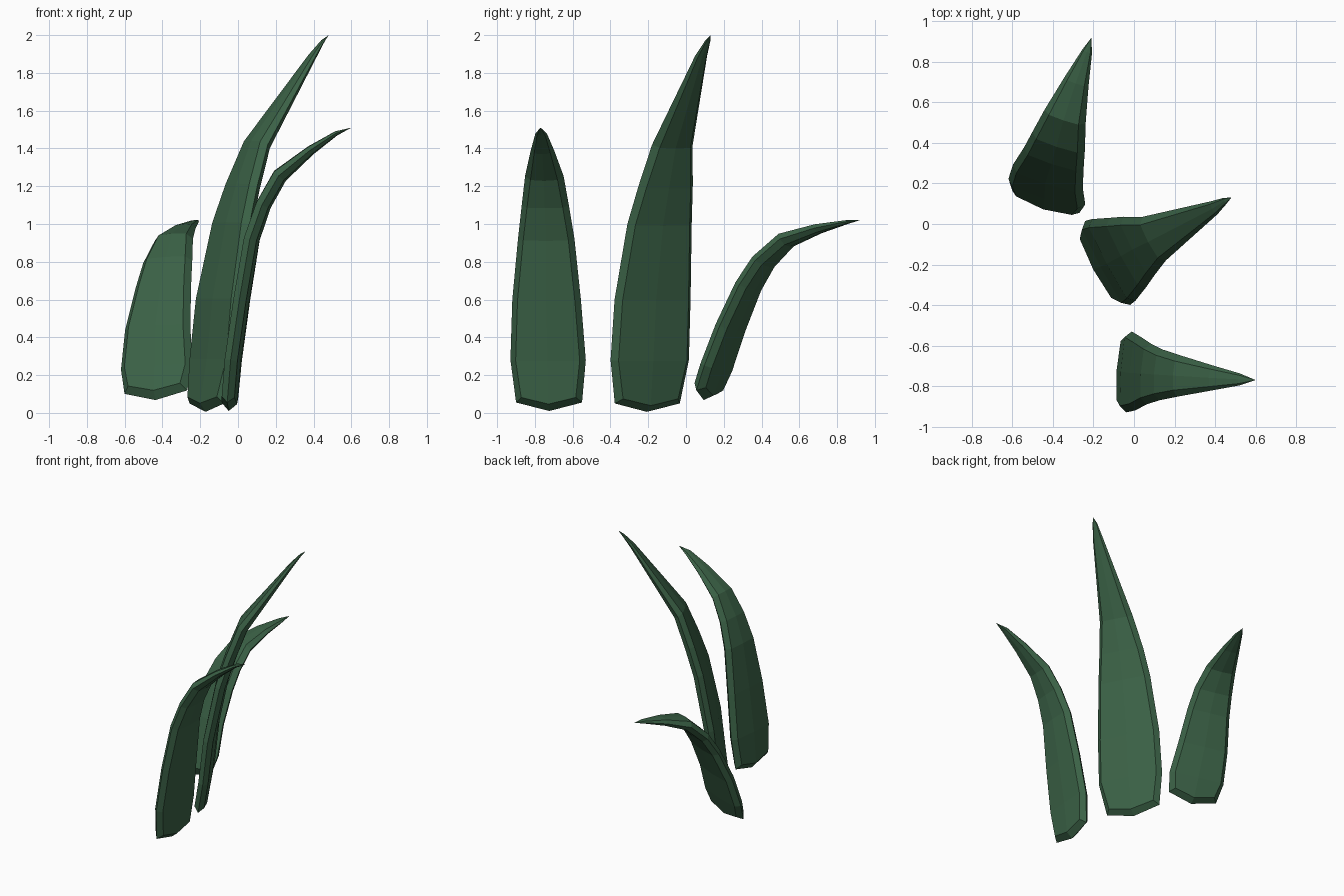
import bpy, bmesh
from mathutils import Vector

if "Cube" in bpy.data.objects:
    bpy.data.objects.remove(bpy.data.objects["Cube"])

green = bpy.data.materials.new("dark leaf green")
green.diffuse_color = (0.043, 0.12, 0.061, 1)
green.use_nodes = True
green.node_tree.nodes["Principled BSDF"].inputs["Base Color"].default_value = green.diffuse_color


def blade(name, across, rows, tip):
    """Curved blade: rows of (x, y, z, half width) from base to tip."""
    bm = bmesh.new()
    across = Vector(across).normalized()
    tip = Vector(tip)
    centres = [Vector(r[:3]) for r in rows] + [tip]
    ridge, sides = [], {1: [], -1: []}
    for i, r in enumerate(rows):
        c, w = centres[i], r[3]
        along = (centres[i + 1] - centres[max(i - 1, 0)]).normalized()
        normal = along.cross(across).normalized()
        thick = 0.034 * min(1, w / 0.1)
        inset = min(0.03, 0.3 * w)
        ridge.append([bm.verts.new(c - across * w), bm.verts.new(c + across * w)])
        if i == 0:
            point = bm.verts.new(c - along * 0.045)
        lift = along * (0.03 if i == 0 else 0)
        for s in sides:
            row = []
            for k in (-1, 0, 1):
                drop = along * (0.035 if i == 0 and k == 0 else 0)
                depth = thick * (1.2 if k == 0 else 1)
                row.append(bm.verts.new(c + lift - drop + across * k * (w - inset)
                                        + normal * s * depth))
            sides[s].append(row)
    end = bm.verts.new(tip)
    for s, grid in sides.items():
        # bevelled edge, two face strips, bevelled edge
        full = [[e[0]] + g + [e[1]] for e, g in zip(ridge, grid)]
        for a, b in zip(full, full[1:]):
            for k in range(4):
                bm.faces.new((a[k], a[k + 1], b[k + 1], b[k]))
        for k in range(4):
            bm.faces.new((full[-1][k], full[-1][k + 1], end))
        # bevel along the pointed base
        g, e = grid[0], ridge[0]
        bm.faces.new((e[0], point, g[1], g[0]))
        bm.faces.new((point, e[1], g[2], g[1]))
    bmesh.ops.recalc_face_normals(bm, faces=bm.faces)
    mesh = bpy.data.meshes.new(name)
    bm.to_mesh(mesh)
    bm.free()
    mesh.materials.append(green)
    bpy.context.collection.objects.link(bpy.data.objects.new(name, mesh))


# tall middle blade
blade("tall_blade", (0.47, -0.88, 0), [
    (-0.165, -0.205, 0.05, 0.195), (-0.13, -0.192, 0.28, 0.235),
    (-0.10, -0.177, 0.6, 0.228), (-0.03, -0.14, 1.0, 0.193),
    (0.025, -0.108, 1.2, 0.163), (0.10, -0.072, 1.42, 0.122),
    (0.395, 0.08, 1.89, 0.036), (0.45, 0.115, 1.97, 0.016)], (0.48, 0.13, 2.0))

# front blade, bending to the right
blade("front_blade", (-0.07, -1, 0), [
    (-0.045, -0.725, 0.055, 0.175), (-0.025, -0.73, 0.28, 0.2),
    (0.02, -0.738, 0.6, 0.182), (0.073, -0.74, 0.92, 0.15),
    (0.135, -0.745, 1.1, 0.125), (0.222, -0.75, 1.255, 0.102),
    (0.385, -0.76, 1.39, 0.062), (0.52, -0.767, 1.48, 0.03)], (0.6, -0.77, 1.51))

# short back blade, bending backwards
blade("back_blade", (0.36, -0.12, 0.02), [
    (-0.435, 0.11, 0.11, 0.175), (-0.43, 0.16, 0.24, 0.2),
    (-0.425, 0.235, 0.45, 0.182), (-0.395, 0.33, 0.67, 0.155),
    (-0.372, 0.41, 0.8, 0.137), (-0.34, 0.53, 0.915, 0.107),
    (-0.285, 0.7, 0.975, 0.064), (-0.232, 0.85, 1.01, 0.026)], (-0.21, 0.92, 1.02))
